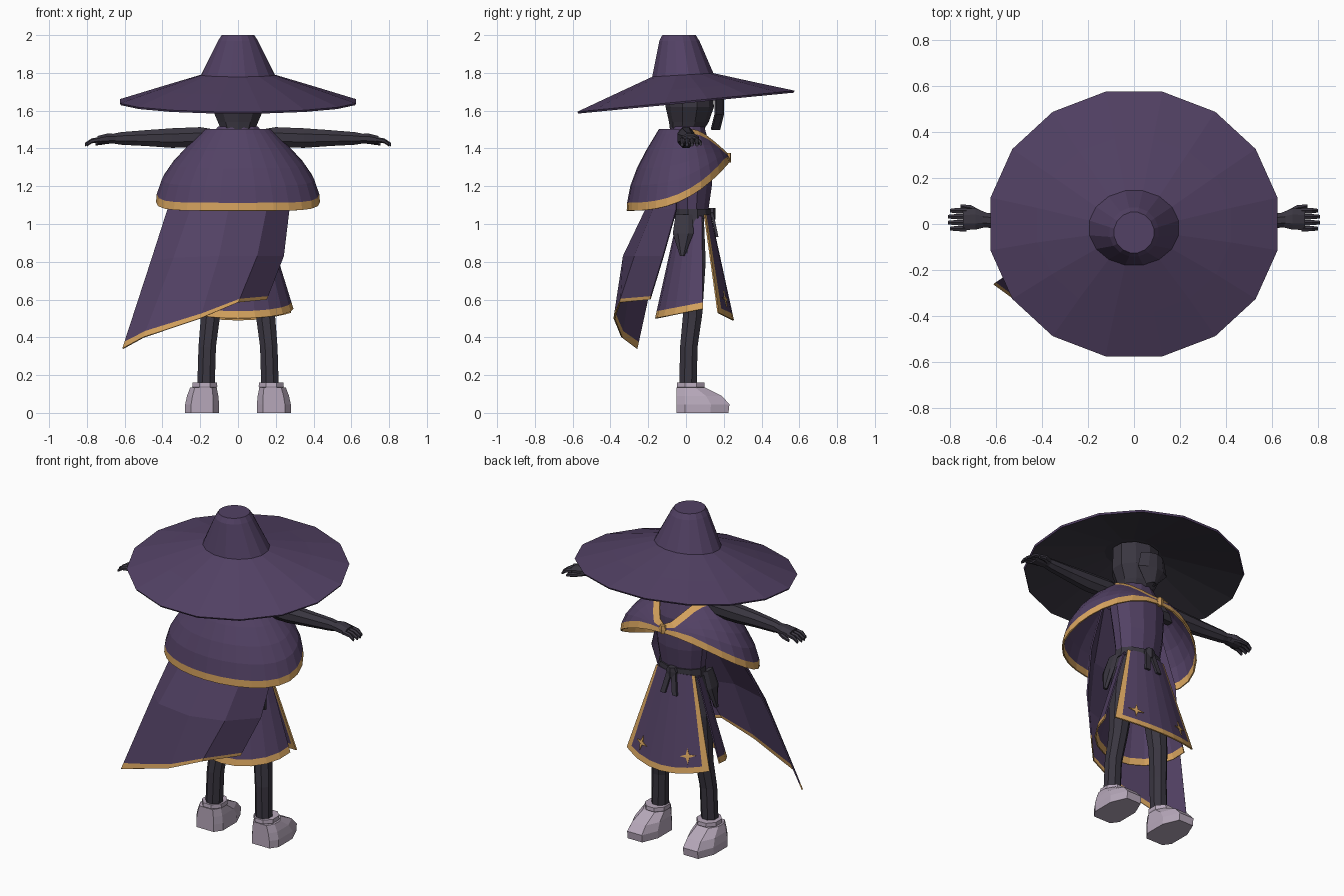
import bpy, bmesh
from math import sin, cos, pi
from mathutils import Vector

cube = bpy.data.objects.get("Cube")
if cube:
    bpy.data.objects.remove(cube, do_unlink=True)


def material(name, rgb):
    m = bpy.data.materials.new(name)
    m.use_nodes = True
    m.diffuse_color = (*rgb, 1)
    m.node_tree.nodes["Principled BSDF"].inputs["Base Color"].default_value = (*rgb, 1)
    return m


PURPLE = material("purple cloth", (0.085, 0.053, 0.128))
GOLD = material("gold trim", (0.66, 0.36, 0.11))
DARK = material("charcoal", (0.042, 0.037, 0.052))
PALE = material("pale lilac", (0.47, 0.39, 0.49))


def finish(name, bm, mats, thickness=0):
    bmesh.ops.recalc_face_normals(bm, faces=bm.faces)
    me = bpy.data.meshes.new(name)
    bm.to_mesh(me)
    bm.free()
    for m in mats:
        me.materials.append(m)
    ob = bpy.data.objects.new(name, me)
    bpy.context.collection.objects.link(ob)
    if thickness:
        mod = ob.modifiers.new("Thickness", 'SOLIDIFY')
        mod.thickness = thickness
        mod.offset = 0
    return ob


def add_loft(bm, rings, closed=True, caps=True, rule=None):
    """Bridge rows of points; rule(row, column) picks the material slot."""
    rows = [[bm.verts.new(p) for p in r] for r in rings]
    n = len(rows[0])
    for i in range(len(rows) - 1):
        for j in range(n if closed else n - 1):
            k = (j + 1) % n
            f = bm.faces.new((rows[i][j], rows[i][k], rows[i + 1][k], rows[i + 1][j]))
            f.material_index = rule(i, j) if rule else 0
    if closed and caps:
        bm.faces.new(rows[0])
        f = bm.faces.new(rows[-1])
        f.material_index = rule(len(rows) - 2, 0) if rule else 0


def loft(name, rings, mats, closed=True, caps=True, rule=None, thickness=0):
    bm = bmesh.new()
    add_loft(bm, rings, closed, caps, rule)
    return finish(name, bm, mats, thickness)


def oval(x, y, z, rx, ry, n=10, tilt=0):
    """Level ring with an optional slope along y."""
    pts = []
    for i in range(n):
        a = 2 * pi * (i + 0.5) / n
        py = y + ry * sin(a)
        pts.append((x + rx * cos(a), py, z + tilt * py))
    return pts


def tube(bm, path, s, n=8):
    """Rings across the x axis: (x, y, z, ry, rz)."""
    add_loft(bm, [[(s * x, y + ry * cos(2 * pi * (i + .5) / n), z + rz * sin(2 * pi * (i + .5) / n))
                   for i in range(n)] for x, y, z, ry, rz in path])


# Hat: underside lining, tilted brim and tapered crown
loft("hat", [oval(0, -.01, 1.765, .17, .14, 16, .06),
             oval(0, 0, 1.64, .632, .582, 16, .097),
             oval(0, 0, 1.65, .637, .587, 16, .097),
             oval(0, -.005, 1.717, .43, .385, 16, .085),
             oval(0, -.017, 1.79, .198, .165, 16, .06),
             oval(0, -.035, 1.97, .108, .108, 16),
             oval(0, -.037, 2.0, .088, .09, 16)],
     [PURPLE, DARK], rule=lambda i, j: 1 if i == 0 else 0).data.polygons[-2].material_index = 1

# Head and face plate
loft("head", [oval(0, y, z, rx, ry) for z, y, rx, ry in (
    (1.45, 0, .075, .08), (1.5, .005, .095, .09), (1.54, .015, .112, .105),
    (1.62, .02, .148, .128), (1.76, .015, .14, .12))], [DARK])
loft("face_plate", [[(w * u, .195 - .04 * u * u - d, z) for u in (-1, -.5, 0, .5, 1)]
                    for z, w, d in ((1.67, .08, 0), (1.58, .1, 0), (1.5, .025, .02))],
     [DARK], closed=False, thickness=.012)

# Bodice and belt
loft("bodice", [oval(0, y, z, rx, ry, 12) for z, y, rx, ry in (
    (1.03, .03, .135, .085), (1.2, .035, .16, .105), (1.38, .025, .18, .115),
    (1.48, .01, .14, .1), (1.515, .01, .11, .09))], [PURPLE])
loft("belt", [oval(0, .035, z, r, r - .05, 12) for z, r in ((1.03, .15), (1.08, .147))], [DARK])

bm = bmesh.new()
add_loft(bm, [oval(0, .135, z, w, .022, 6) for z, w in ((1.025, .025), (1.06, .04), (1.085, .025))])
for s in (-1, 1):
    add_loft(bm, [oval(s * x, y, z, .022, .01, 4) for x, y, z in ((.015, .14, 1.05), (.04, .165, .93))])
finish("belt_knot", bm, [DARK])

# Shoulder capelet: hem and neckline both sweep up to the clasp in front
COLS = 28
AROUND = [2 * pi * j / COLS for j in range(COLS)]


def capelet_column(a):
    c = cos(a)
    dip = max(0, c) ** 6
    neck = Vector((.17 * sin(a), -.02 + .12 * c + .115 * dip, 1.5 - .125 * dip))
    hem = Vector((.43 * sin(a), -.04 + .27 * c, 1.07 + .26 * ((1 + c) / 2) ** 2.5))
    drop = neck.z - hem.z
    top, low = min(.45, .025 / drop), 1 - min(.45, .042 / drop)
    levels = [0, top] + [top + (low - top) * k / 4 for k in (1, 2, 3)] + [low, 1]
    col = []
    for t in levels:
        p = neck.lerp(hem, sin(t * pi / 2))
        p.z = neck.z + (hem.z - neck.z) * t
        col.append(p)
    return col


columns = [capelet_column(a) for a in AROUND]
loft("capelet", list(zip(*columns)), [PURPLE, GOLD], caps=False, thickness=.008,
     rule=lambda i, j: 1 if i == 5 or (i == 0 and cos(AROUND[j] + pi / COLS) > .45) else 0)
loft("clasp", [oval(0, .225, z, w, .014, 6) for z, w in ((1.325, .012), (1.35, .028), (1.375, .018))], [GOLD])

# Long cape swept to one side
rows = [[Vector(p) for p in r] for r in (
    ((-.2, -.04, 1.42), (-.12, -.12, 1.43), (0, -.14, 1.43), (.12, -.12, 1.43), (.18, -.04, 1.42)),
    ((-.37, -.08, 1.08), (-.25, -.17, 1.08), (-.05, -.21, 1.08), (.15, -.17, 1.08), (.27, -.05, 1.08)),
    ((-.46, -.16, .8), (-.34, -.28, .82), (-.1, -.33, .83), (.1, -.27, .83), (.24, -.12, .83)),
    ((-.61, -.26, .34), (-.5, -.34, .4), (-.2, -.38, .5), (0, -.35, .585), (.15, -.19, .6)))]
rows.insert(3, [a.lerp(b, .92) for a, b in zip(rows[2], rows[3])])
loft("long_cape", rows, [PURPLE, GOLD], closed=False, thickness=.008,
     rule=lambda i, j: 1 if i == 3 else 0)


# Skirt: back half and front panel, slit at both sides
def back_skirt(a, t):
    top = Vector((.138 * cos(a), .085 - .125 * sin(a), 1.04))
    hem = Vector((.29 * cos(a), .09 - .25 * sin(a), .55 - .05 * sin(a)))
    return top.lerp(hem, t)


loft("skirt_back", [[back_skirt(pi * j / 10, t) for j in range(11)] for t in (0, .4, .93, 1)],
     [PURPLE, GOLD], closed=False, thickness=.008, rule=lambda i, j: 1 if i == 2 else 0)


def front_panel(u, t):
    top = Vector((.13 * u, .128 - .03 * u * u, 1.05))
    return top.lerp(Vector((.28 * u, .25 - .08 * u * u, .49 + .04 * u * u)), t)


US = (-1, -.88, -.6, -.3, 0, .3, .6, .88, 1)
loft("skirt_front", [[front_panel(u, t) for u in US] for t in (0, .5, .94, 1)],
     [PURPLE, GOLD], closed=False, thickness=.008,
     rule=lambda i, j: 1 if i == 2 or j in (0, len(US) - 2) else 0)

# Four-pointed stars on the front panel
for s, side in ((1, "left"), (-1, "right")):
    bm = bmesh.new()
    pts = []
    for k in range(8):
        r = .013 if k % 2 else .045
        p = front_panel(s * .62 + r * cos(k * pi / 4) / .26, .82 + r * sin(k * pi / 4) / .56)
        pts.append(bm.verts.new(p + Vector((0, .008, 0))))
    mid = bm.verts.new(front_panel(s * .62, .82) + Vector((0, .009, 0)))
    for k in range(8):
        bm.faces.new((mid, pts[k], pts[(k + 1) % 8]))
    finish(side + "_star", bm, [GOLD], .004)


# Shoe outline: blunt heel, tapered toe
def sole(cx, z, w, toe, heel=-.05):
    half = [(.65 * w, heel), (w, heel + .045), (w, heel + (toe - heel) * .65), (.55 * w, toe)]
    return [(cx + x, y, z) for x, y in half] + [(cx - x, y, z) for x, y in reversed(half)]


# Limbs, mirrored
for s, side in ((1, "left"), (-1, "right")):
    loft(side + "_leg", [oval(s * x, y, z, r, r, 8) for z, x, y, r in (
        (.12, .17, .01, .05), (.35, .163, .015, .05), (.52, .145, .035, .055),
        (.8, .115, .035, .075), (1.03, .075, .03, .07))], [DARK])
    loft(side + "_shoe", [sole(s * .19, 0, .09, .225), sole(s * .19, .045, .09, .23),
                          sole(s * .187, .09, .083, .19), sole(s * .183, .135, .07, .1)], [PALE])
    loft(side + "_shoe_cuff", [oval(s * .176, .025, z, r, r + .008, 8) for z, r in (
        (.125, .064), (.14, .072), (.16, .07))], [PALE])
    # Pointed hip flap hanging from the belt
    loft(side + "_hip_flap", [oval(s * x, y, z, .014, w, 6) for x, y, z, w in (
        (.142, -.01, 1.05, .045), (.172, -.015, .95, .055), (.19, -.02, .83, .012))], [DARK])
    bm = bmesh.new()
    tube(bm, ((.1, 0, 1.455, .045, .045), (.2, 0, 1.46, .05, .057), (.35, 0, 1.455, .05, .056),
              (.48, .005, 1.455, .042, .046), (.62, .015, 1.453, .036, .036),
              (.66, .018, 1.452, .033, .028)), s)
    finish(side + "_arm", bm, [DARK])
    bm = bmesh.new()
    tube(bm, ((.64, .018, 1.452, .033, .026), (.69, .022, 1.452, .05, .03), (.745, .02, 1.445, .05, .022)), s)
    for k in range(4):
        y = -.02 + .026 * k
        tip = .8 if k in (0, 3) else .81
        tube(bm, ((.73, y, 1.447, .014, .014), (.775, y, 1.44, .013, .013), (tip, y, 1.42, .009, .01)), s, 6)
    tube(bm, ((.665, .045, 1.445, .015, .016), (.71, .07, 1.435, .014, .014), (.755, .078, 1.425, .009, .01)), s, 6)
    finish(side + "_hand", bm, [DARK])
